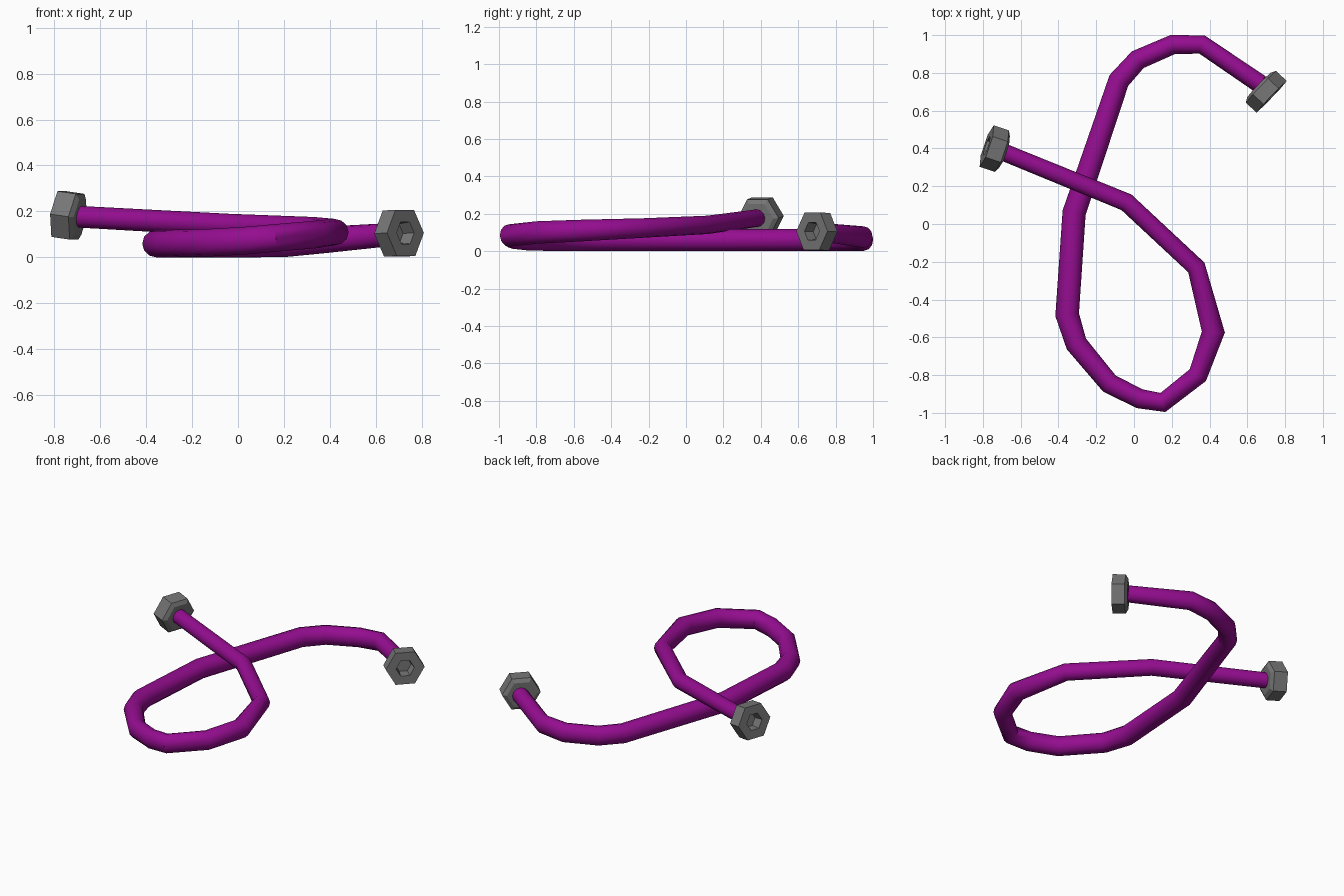
import bpy, bmesh, math
from mathutils import Vector

if "Cube" in bpy.data.objects:
    bpy.data.objects.remove(bpy.data.objects["Cube"])


def material(name, rgb):
    m = bpy.data.materials.new(name)
    m.diffuse_color = (*rgb, 1)
    m.use_nodes = True
    m.node_tree.nodes["Principled BSDF"].inputs["Base Color"].default_value = m.diffuse_color
    return m


purple = material("purple hose", (0.30, 0.004, 0.28))
grey = material("grey metal", (0.18, 0.18, 0.18))
UP = Vector((0, 0, 1))


def finish(bm, name, mat):
    bmesh.ops.recalc_face_normals(bm, faces=bm.faces)
    me = bpy.data.meshes.new(name)
    bm.to_mesh(me)
    bm.free()
    me.materials.append(mat)
    ob = bpy.data.objects.new(name, me)
    bpy.context.collection.objects.link(ob)
    return ob


def skin(bm, rings, closed=False):
    # joins successive rings with quads
    pairs = list(zip(rings, rings[1:])) + ([(rings[-1], rings[0])] if closed else [])
    n = len(rings[0])
    for a, b in pairs:
        for i in range(n):
            j = (i + 1) % n
            bm.faces.new((a[i], a[j], b[j], b[i]))


# Hose: x, y, z, half width, half height at each bend
path = [
    (0.67, 0.74, 0.100, 0.050, 0.050), (0.36, 0.95, 0.075, 0.050, 0.058),
    (0.205, 0.95, 0.062, 0.052, 0.060), (0.02, 0.87, 0.06, 0.054, 0.060),
    (-0.08, 0.76, 0.06, 0.057, 0.060), (-0.317, 0.06, 0.06, 0.062, 0.060),
    (-0.354, -0.48, 0.06, 0.063, 0.060), (-0.305, -0.635, 0.06, 0.058, 0.060),
    (-0.13, -0.845, 0.064, 0.054, 0.060), (0.03, -0.925, 0.073, 0.052, 0.060),
    (0.153, -0.945, 0.084, 0.052, 0.060), (0.338, -0.80, 0.100, 0.053, 0.060),
    (0.42, -0.572, 0.110, 0.061, 0.058), (0.33, -0.23, 0.124, 0.050, 0.052),
    (-0.04, 0.115, 0.141, 0.049, 0.049), (-0.71, 0.388, 0.178, 0.046, 0.047)]
pts = [Vector(p[:3]) for p in path]
bm = bmesh.new()
rings = []
for k, p in enumerate(pts):
    d = Vector((0, 0, 0))
    if k:
        d += (p - pts[k - 1]).normalized()
    if k < len(pts) - 1:
        d += (pts[k + 1] - p).normalized()
    d.normalize()
    side = d.cross(UP).normalized()
    up = side.cross(d)
    w, h = path[k][3:]
    rings.append([bm.verts.new(p + side * w * math.cos(t) + up * h * math.sin(t))
                  for t in (math.tau * i / 12 for i in range(12))])
skin(bm, rings)
bm.faces.new(rings[0])
bm.faces.new(rings[-1])
hose = finish(bm, "hose", purple)


# Hex fittings: hexagon with a socket on the outer end, chamfered at the hose
def fitting(name, centre, axis, half):
    c, d = Vector(centre), Vector(axis).normalized()
    side = d.cross(UP).normalized()
    up = side.cross(d)
    bm = bmesh.new()
    profile = [(-half, 0.090), (-half + 0.015, 0.116), (half, 0.116),
               (half, 0.055), (half - 0.06, 0.048)]
    rings = [[bm.verts.new(c + d * s + (side * math.cos(t) + up * math.sin(t)) * r)
              for t in (math.tau * i / 6 for i in range(6))] for s, r in profile]
    skin(bm, rings)
    bm.faces.new(rings[0])
    bm.faces.new(rings[-1])
    return finish(bm, name, grey)


fitting("left_hex_fitting", (-0.733, 0.397, 0.182), (-0.94, 0.32, 0.14), 0.05)
fitting("right_hex_fitting", (0.695, 0.705, 0.105), (0.72, -0.69, 0.04), 0.046)

bpy.context.view_layer.objects.active = hose
hose.select_set(True)
bpy.ops.object.shade_smooth_by_angle(angle=math.radians(40))
